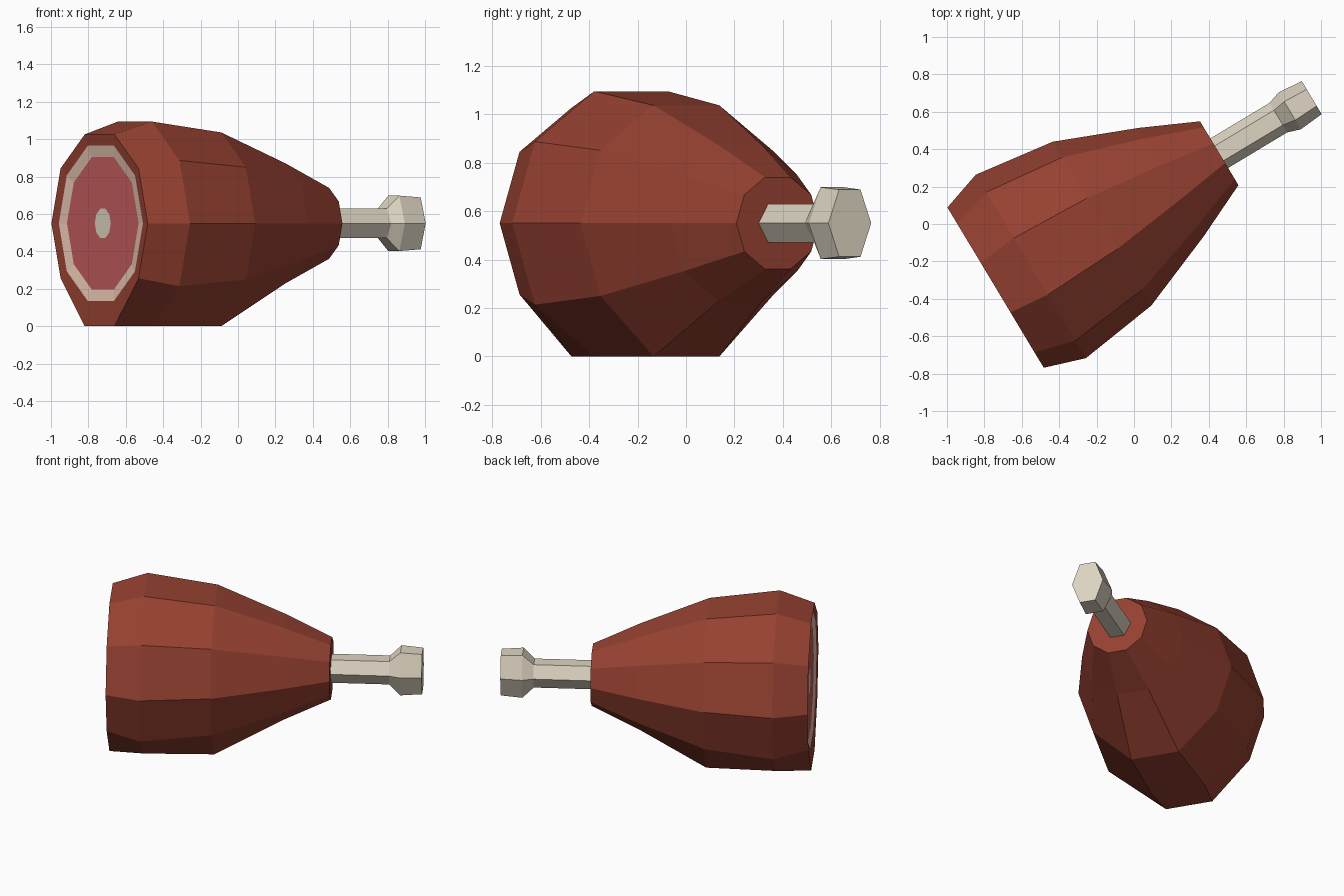
import bpy, bmesh, math
from mathutils import Vector

if "Cube" in bpy.data.objects:
    bpy.data.objects.remove(bpy.data.objects["Cube"])

TURN = math.radians(31)
AXIS = Vector((math.cos(TURN), math.sin(TURN), 0))
SIDE = Vector((math.sin(TURN), -math.cos(TURN), 0))
UP = Vector((0, 0, 1))
START = Vector((-0.74, -0.34, 0.55))   # centre of the cut face


def material(name, r, g, b):
    m = bpy.data.materials.new(name)
    lin = [((c / 255 + 0.055) / 1.055) ** 2.4 for c in (r, g, b)]
    m.diffuse_color = (*lin, 1)
    m.use_nodes = True
    m.node_tree.nodes["Principled BSDF"].inputs["Base Color"].default_value = m.diffuse_color
    return m


skin = material("roasted skin", 150, 65, 49)
fat = material("pale fat", 230, 197, 178)
meat = material("pink meat", 196, 92, 92)
bone = material("bone", 222, 213, 194)


def loft(name, sides, rings, mats, band_mats, flat_below=None):
    """Capped loft along the axis; each ring is (distance, width radius, height radius)."""
    bm = bmesh.new()
    loops = []
    for t, rw, rh in rings:
        loop = []
        for j in range(sides):
            a = 2 * math.pi * j / sides
            p = START + AXIS * t + SIDE * rw * math.cos(a) + UP * rh * math.sin(a)
            if flat_below is not None and p.z < flat_below:
                p.z = 0
            loop.append(bm.verts.new(p))
        loops.append(loop)
    bm.faces.new(loops[0]).material_index = band_mats[0]
    for k, (a, b) in enumerate(zip(loops, loops[1:])):
        for j in range(sides):
            n = (j + 1) % sides
            bm.faces.new((a[j], b[j], b[n], a[n])).material_index = band_mats[k + 1]
    bm.faces.new(loops[-1][::-1]).material_index = band_mats[-1]
    mesh = bpy.data.meshes.new(name)
    bm.to_mesh(mesh)
    bm.free()
    for m in mats:
        mesh.materials.append(m)
    obj = bpy.data.objects.new(name, mesh)
    bpy.context.collection.objects.link(obj)
    return obj


# Ham: from the bone in the cut face, out over meat, fat and rim, then along the skin
ham = [(0.02, 0.083), (0.02, 0.372), (0.008, 0.437), (0, 0.5), (0.22, 0.572),
       (0.664, 0.511), (1.095, 0.338), (1.395, 0.199)]
loft("ham", 10, [(t, r, r) for t, r in ham], [skin, fat, meat, bone],
     [3, 2, 1, 0, 0, 0, 0, 0, 0], flat_below=0.1)

# Bone handle with a taller flared knuckle
loft("bone_handle", 6,
     [(1.35, 0.092, 0.092), (1.764, 0.092, 0.092), (1.835, 0.115, 0.171), (1.972, 0.103, 0.16)],
     [bone], [0] * 5)
